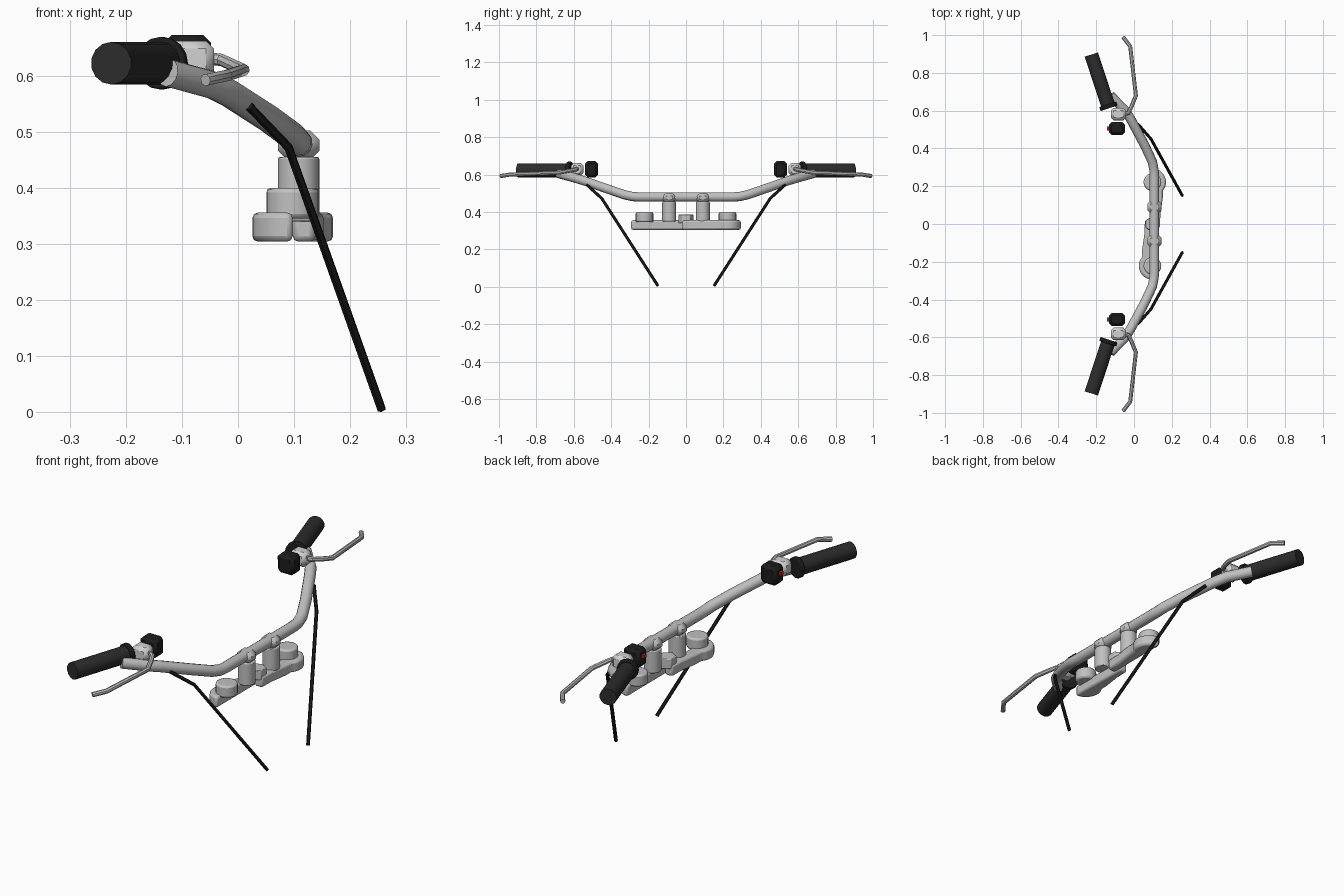
import bpy, bmesh, math
from mathutils import Vector, Matrix

cube = bpy.data.objects.get("Cube")
if cube:
    bpy.data.objects.remove(cube, do_unlink=True)


def material(name, r, g, b, rough=0.5):
    m = bpy.data.materials.new(name)
    m.use_nodes = True
    m.diffuse_color = (r, g, b, 1)
    node = m.node_tree.nodes["Principled BSDF"]
    node.inputs["Base Color"].default_value = (r, g, b, 1)
    node.inputs["Roughness"].default_value = rough
    return m


METAL = material("brushed metal", 0.53, 0.53, 0.53)
PALE = material("pale metal", 0.65, 0.65, 0.65)
RUBBER = material("dark rubber", 0.025, 0.025, 0.025)
BLACK = material("black plastic", 0.012, 0.012, 0.012)
RED = material("red button", 0.5, 0.02, 0.01)


def finish(obj, mat, mirror=False, bevel=0, segments=2):
    """Apply colour, rounded edges, left/right repetition and shading."""
    obj.data.materials.clear()
    obj.data.materials.append(mat)
    bpy.ops.object.select_all(action='DESELECT')
    obj.select_set(True)
    bpy.context.view_layer.objects.active = obj
    bpy.ops.object.shade_smooth_by_angle(angle=math.radians(35))
    if bevel:
        b = obj.modifiers.new("Bevel", 'BEVEL')
        b.width, b.segments = bevel, segments
        b.limit_method, b.angle_limit = 'ANGLE', math.radians(40)
    if mirror:
        m = obj.modifiers.new("Mirror", 'MIRROR')
        m.use_axis = (False, True, False)
        m.use_mirror_merge = False
    return obj


def mesh_object(name, bm):
    bmesh.ops.recalc_face_normals(bm, faces=bm.faces)
    me = bpy.data.meshes.new(name)
    bm.to_mesh(me)
    bm.free()
    obj = bpy.data.objects.new(name, me)
    bpy.context.collection.objects.link(obj)
    return obj


def rod(name, a, b, radius, mat, sides=20, **kw):
    a, b = Vector(a), Vector(b)
    bm = bmesh.new()
    turn = (b - a).to_track_quat('Z', 'Y').to_matrix().to_4x4()
    bmesh.ops.create_cone(bm, cap_ends=True, segments=sides, radius1=radius,
                          radius2=radius, depth=(b - a).length,
                          matrix=Matrix.Translation((a + b) / 2) @ turn)
    return finish(mesh_object(name, bm), mat, **kw)


def box(name, center, size, mat, **kw):
    bm = bmesh.new()
    bmesh.ops.create_cube(bm, size=1, matrix=Matrix.Translation(center)
                          @ Matrix.Diagonal((*size, 1)))
    return finish(mesh_object(name, bm), mat, **kw)


def tube(name, path, radius, mat, resolution=4, **kw):
    cu = bpy.data.curves.new(name, 'CURVE')
    cu.dimensions = '3D'
    cu.bevel_depth, cu.bevel_resolution = radius, resolution
    cu.use_fill_caps = True
    sp = cu.splines.new('POLY')
    sp.points.add(len(path) - 1)
    for p, co in zip(sp.points, path):
        p.co = (*co, 1)
    obj = bpy.data.objects.new(name, cu)
    bpy.context.collection.objects.link(obj)
    bpy.ops.object.select_all(action='DESELECT')
    obj.select_set(True)
    bpy.context.view_layer.objects.active = obj
    bpy.ops.object.convert(target='MESH')
    return finish(bpy.context.object, mat, **kw)


# Swept handlebar
half = [(0.108, 0.25, 0.48), (0.106, 0.285, 0.482), (0.097, 0.33, 0.492),
        (0.055, 0.42, 0.523), (-0.015, 0.55, 0.568), (-0.045, 0.6, 0.583),
        (-0.125, 0.68, 0.605)]
tube("handlebar", [(x, -y, z) for x, y, z in reversed(half)] + half, 0.025, METAL)

# Grips with an inner flange
outer, inner = Vector((-0.226, 0.897, 0.622)), Vector((-0.135, 0.62, 0.622))
along = (outer - inner).normalized()
rod("grip", inner, outer, 0.038, RUBBER, sides=14, mirror=True)
rod("grip_flange", inner - along * 0.008, inner + along * 0.014, 0.047, BLACK,
    sides=16, mirror=True, bevel=0.004)

# Lever clamps, levers, switch housings and buttons
box("lever_clamp", (-0.083, 0.582, 0.628), (0.08, 0.066, 0.068), PALE,
    mirror=True, bevel=0.014, segments=1)
tube("lever", [(-0.07, 0.575, 0.632), (-0.03, 0.588, 0.628), (-0.012, 0.625, 0.62),
               (0.01, 0.68, 0.61), (-0.02, 0.94, 0.6), (-0.058, 0.99, 0.592)],
     0.011, METAL, resolution=2, mirror=True)
box("switch_housing", (-0.09, 0.505, 0.628), (0.084, 0.068, 0.088), BLACK,
    mirror=True, bevel=0.014, segments=1)
box("switch_button", (-0.135, 0.505, 0.64), (0.016, 0.02, 0.016), RED, mirror=True)

# Control cables
tube("cable", [(0.02, 0.53, 0.545), (0.09, 0.45, 0.472), (0.256, 0.15, 0.005)],
     0.008, BLACK, resolution=1, mirror=True)

# Bar risers and their upper clamps
rod("riser", (0.108, 0.09, 0.35), (0.108, 0.09, 0.455), 0.037, METAL,
    mirror=True, bevel=0.004)
box("bar_clamp", (0.108, 0.09, 0.476), (0.074, 0.066, 0.052), METAL,
    mirror=True, bevel=0.016, segments=1)

# Fork caps and stem nut
CX = 0.0975
rod("fork_cap", (CX, 0.222, 0.345), (CX, 0.222, 0.4), 0.047, METAL,
    mirror=True, bevel=0.008)
rod("stem_nut", (CX, 0, 0.34), (CX, 0, 0.385), 0.041, METAL, sides=6, bevel=0.003)

# Yoke plate: two half-width arms, one turned half round from the other
for name, sign in (("yoke_arm_left", 1), ("yoke_arm_right", -1)):
    outline = [(0, -0.02), (0.04, -0.02), (0.042, 0.05), (0.055, 0.14)]
    outline += [(0.072 * math.cos(t), 0.222 + 0.072 * math.sin(t))
                for t in (math.radians(a) for a in range(-40, 91, 13))]
    bm = bmesh.new()
    face = bm.faces.new([bm.verts.new((CX + sign * x, sign * y, 0.304))
                         for x, y in outline])
    ext = bmesh.ops.extrude_face_region(bm, geom=[face])
    bmesh.ops.translate(bm, vec=(0, 0, 0.052),
                        verts=[v for v in ext["geom"] if isinstance(v, bmesh.types.BMVert)])
    finish(mesh_object(name, bm), METAL, bevel=0.01)
